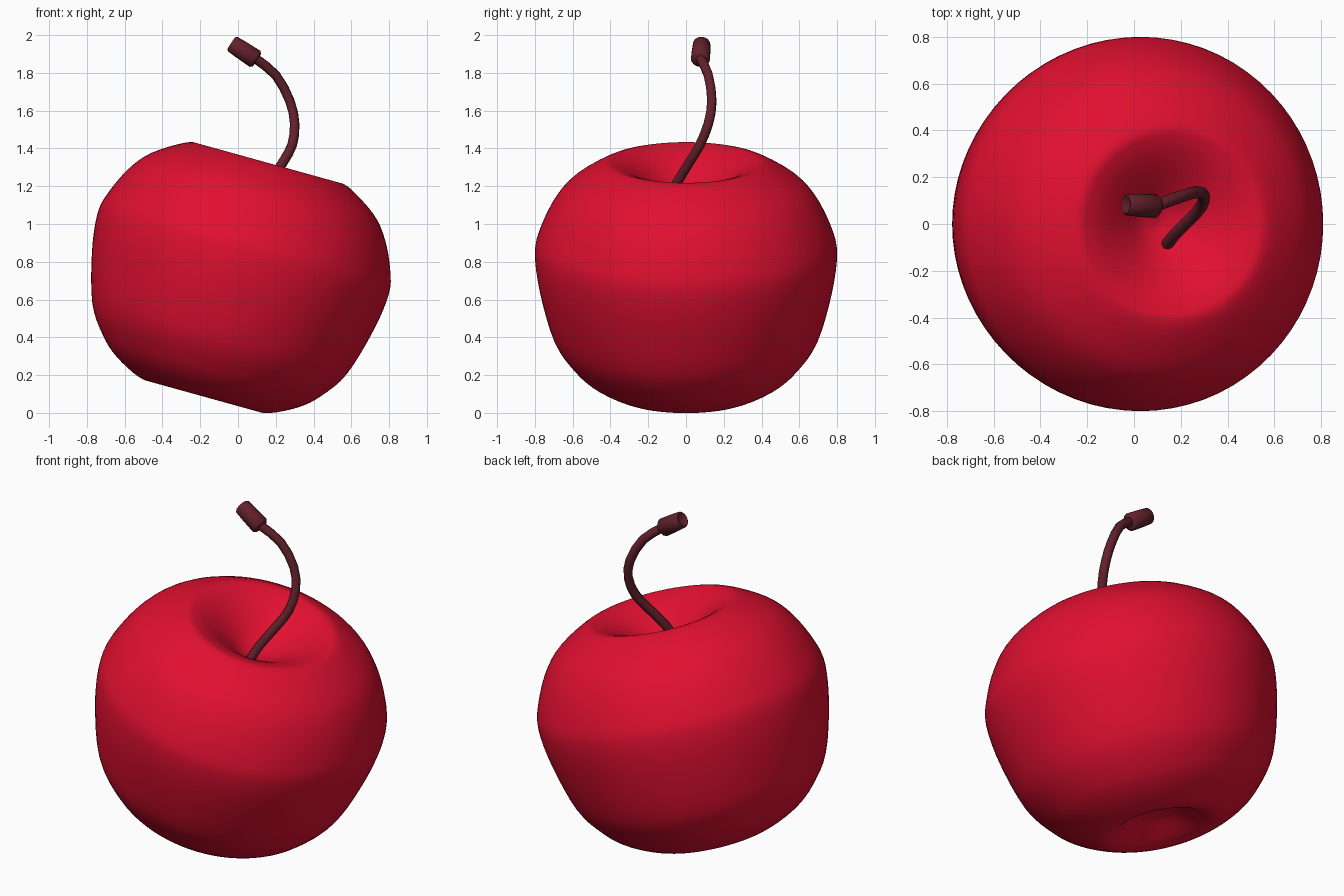
import bpy, bmesh
from math import radians, tau
from mathutils import Vector, Matrix

cube = bpy.data.objects.get("Cube")
if cube:
    bpy.data.objects.remove(cube, do_unlink=True)


def material(name, rgb):
    mat = bpy.data.materials.new(name)
    mat.use_nodes = True
    mat.diffuse_color = (*rgb, 1)
    mat.node_tree.nodes["Principled BSDF"].inputs["Base Color"].default_value = (*rgb, 1)
    return mat


def smooth_path(points, steps):
    """Catmull-Rom interpolation through the control points."""
    pts = [Vector(p) for p in points]
    pts = [2 * pts[0] - pts[1]] + pts + [2 * pts[-1] - pts[-2]]
    path = []
    for a, b, c, d in zip(pts, pts[1:], pts[2:], pts[3:]):
        for i in range(steps):
            t = i / steps
            path.append(0.5 * (2 * b + (c - a) * t + (2 * a - 5 * b + 4 * c - d) * t**2
                               + (3 * b - a - 3 * c + d) * t**3))
    return path + [pts[-2]]


def lathe(name, profile, segments, matrix, mat, sharp):
    """Spin a (radius, height) profile about its local z axis."""
    bm = bmesh.new()
    verts = [bm.verts.new((max(r, 0), 0, h)) for r, h in profile]
    edges = [bm.edges.new(pair) for pair in zip(verts, verts[1:])]
    bmesh.ops.spin(bm, geom=verts + edges, cent=(0, 0, 0), axis=(0, 0, 1),
                   angle=tau, steps=segments, use_duplicate=False)
    bmesh.ops.remove_doubles(bm, verts=bm.verts, dist=0.0005)
    bmesh.ops.recalc_face_normals(bm, faces=bm.faces)
    mesh = bpy.data.meshes.new(name)
    bm.to_mesh(mesh)
    bm.free()
    mesh.transform(matrix)
    mesh.materials.append(mat)
    obj = bpy.data.objects.new(name, mesh)
    bpy.context.collection.objects.link(obj)
    bpy.ops.object.select_all(action="DESELECT")
    obj.select_set(True)
    bpy.context.view_layer.objects.active = obj
    bpy.ops.object.shade_smooth_by_angle(angle=radians(sharp))
    return obj


red = material("cherry red", (0.75, 0.005, 0.03))
brown = material("stem brown", (0.125, 0.015, 0.024))

# Fruit: dimpled at both ends and tilted to one side
fruit_profile = [(0, -.53), (.1, -.545), (.2, -.6), (.28, -.64), (.36, -.636), (.5, -.565),
                 (.6, -.475), (.7, -.325), (.775, -.06), (.8, .14), (.775, .26),
                 (.705, .41), (.61, .525), (.44, .63), (.36, .628), (.27, .585),
                 (.18, .525), (.09, .465), (0, .44)]
tilt = Matrix.Translation((-.01, 0, .708)) @ Matrix.Rotation(radians(15.5), 4, "Y")
lathe("fruit", [(p.x, p.y) for p in smooth_path([(*p, 0) for p in fruit_profile], 4)],
      72, tilt, red, 80)

# Stem: a bent tube rising from the upper dimple
stem_points = [(.125, -.11, 1.1), (.17, -.05, 1.215), (.24, .02, 1.33), (.287, .074, 1.42),
               (.3, .118, 1.53), (.275, .137, 1.65), (.2, .118, 1.788), (.09, .076, 1.878)]
curve = bpy.data.curves.new("stem", "CURVE")
curve.dimensions = "3D"
curve.bevel_depth = 0.026
curve.bevel_resolution = 2
curve.use_fill_caps = True
path = smooth_path(stem_points, 2)
spline = curve.splines.new("POLY")
spline.points.add(len(path) - 1)
for point, co in zip(spline.points, path):
    point.co = (*co, 1)
curve.materials.append(brown)
bpy.context.collection.objects.link(bpy.data.objects.new("stem", curve))

# Stem cap: a short thick knob with a dented end
start, end = Vector((.1, .076, 1.868)), Vector((-.035, .083, 1.957))
axis = end - start
length = axis.length
cap_profile = [(0, 0), (.04, 0), (.051, .012), (.049, length * .6), (.046, length - .008),
               (.038, length), (.028, length - .004), (0, length - .018)]
place = Matrix.Translation(start) @ axis.to_track_quat("Z", "Y").to_matrix().to_4x4()
lathe("stem_cap", cap_profile, 16, place, brown, 50)
